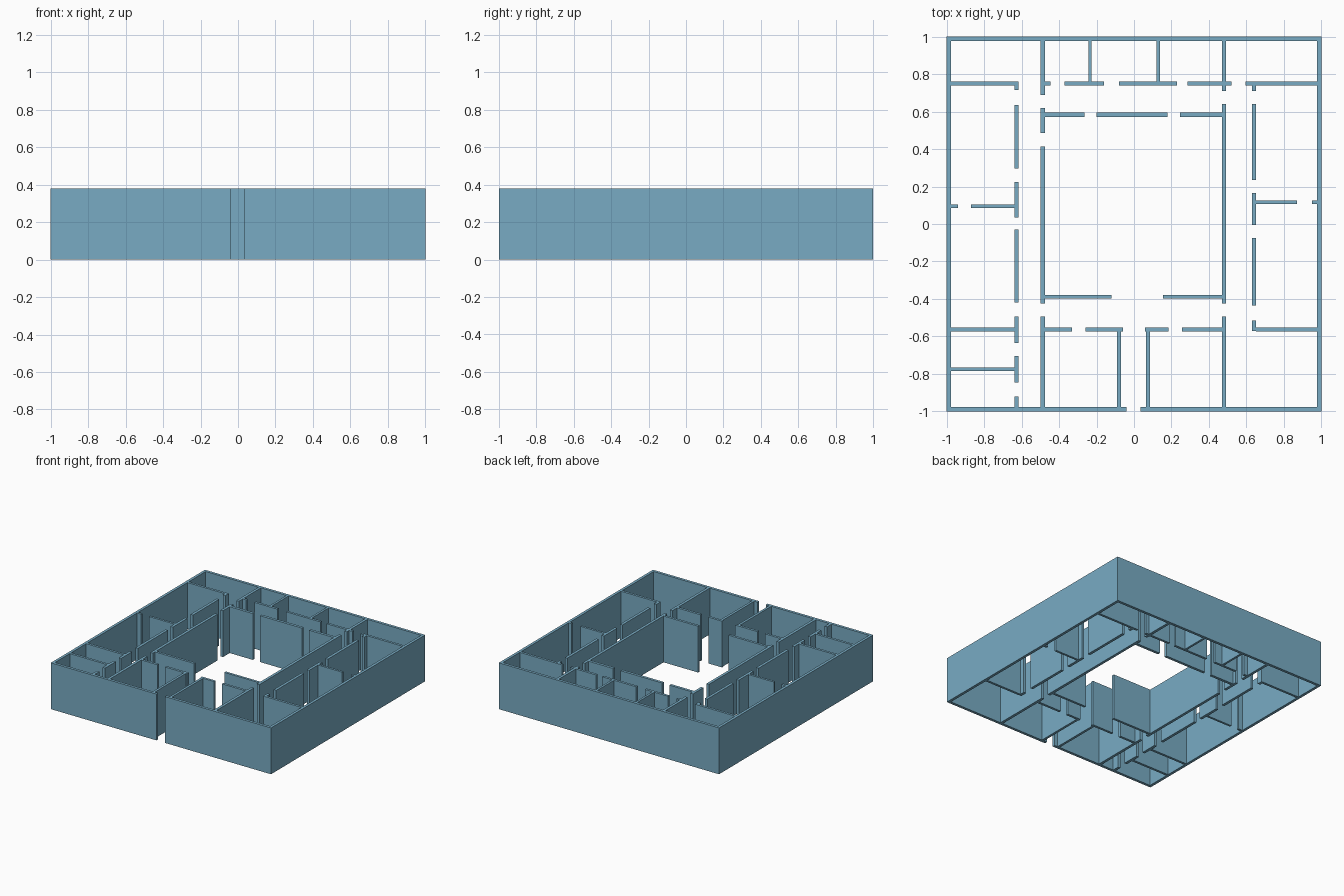
import bpy, bmesh

if "Cube" in bpy.data.objects:
    bpy.data.objects.remove(bpy.data.objects["Cube"])

H = 0.38      # wall height
T = 0.0225    # wall thickness
IN = 0.978    # inner face of the outer walls

# Blue-grey wall paint
paint = bpy.data.materials.new("wall_paint")
paint.diffuse_color = (0.19, 0.41, 0.55, 1)
paint.use_nodes = True
paint.node_tree.nodes["Principled BSDF"].inputs["Base Color"].default_value = paint.diffuse_color


def wall_run(name, axis, pos, spans, t=T):
    """Full-height wall segments along one line; gaps between spans are doorways."""
    bm = bmesh.new()
    for a, b in spans:
        v = bmesh.ops.create_cube(bm, size=1)["verts"]
        size = (b - a, t, H) if axis == "x" else (t, b - a, H)
        mid = ((a + b) / 2, pos, H / 2) if axis == "x" else (pos, (a + b) / 2, H / 2)
        bmesh.ops.scale(bm, vec=size, verts=v)
        bmesh.ops.translate(bm, vec=mid, verts=v)
    mesh = bpy.data.meshes.new(name)
    bm.to_mesh(mesh)
    bm.free()
    mesh.materials.append(paint)
    bpy.context.collection.objects.link(bpy.data.objects.new(name, mesh))


O = 1 - T / 2  # centre line of the outer walls

# Outer shell with front entrance
wall_run("outer_wall_left", "y", -O, [(-1, 1)])
wall_run("outer_wall_right", "y", O, [(-1, 1)])
wall_run("outer_wall_back", "x", O, [(-IN, IN)])
wall_run("outer_wall_front", "x", -O, [(-IN, -0.04), (0.035, IN)])

# Long walls running front to back
wall_run("left_room_wall", "y", -0.627,
         [(-IN, -0.92), (-0.845, -0.705), (-0.635, -0.495), (-0.42, -0.03),
          (0.035, 0.225), (0.295, 0.635), (0.715, 0.76)])
wall_run("courtyard_wall_left", "y", -0.487,
         [(-IN, -0.495), (-0.425, 0.415), (0.485, 0.62), (0.69, IN)])
wall_run("courtyard_wall_right", "y", 0.48,
         [(-IN, -0.495), (-0.425, 0.64), (0.71, IN)])
wall_run("right_room_wall", "y", 0.64,
         [(-0.57, -0.515), (-0.435, -0.075), (-0.005, 0.165),
          (0.235, 0.64), (0.71, 0.74)])

# Short dividers of the back rooms and the entrance passage
for name, x in (("back_divider_left", -0.235), ("back_divider_right", 0.13)):
    wall_run(name, "y", x, [(0.76, IN)], 0.018)
for name, x in (("entrance_wall_left", -0.08), ("entrance_wall_right", 0.075)):
    wall_run(name, "y", x, [(-IN, -0.573)], 0.02)

# Cross walls, from back to front
wall_run("back_room_wall", "x", 0.75,
         [(-IN, -0.638), (-0.476, -0.445), (-0.37, -0.16), (-0.08, 0.23),
          (0.285, 0.469), (0.491, 0.52), (0.595, IN)], 0.02)
wall_run("courtyard_wall_back", "x", 0.583,
         [(-0.476, -0.265), (-0.2, 0.18), (0.245, 0.469)])
wall_run("right_room_divider", "x", 0.117, [(0.651, 0.87), (0.95, IN)], 0.018)
wall_run("left_room_divider", "x", 0.095, [(-IN, -0.94), (-0.87, -0.638)], 0.018)
wall_run("courtyard_wall_front", "x", -0.388, [(-0.476, -0.12), (0.155, 0.469)], 0.02)
wall_run("front_room_wall", "x", -0.563,
         [(-IN, -0.638), (-0.476, -0.33), (-0.26, -0.06), (0.06, 0.185),
          (0.255, 0.469), (0.651, IN)], 0.02)
wall_run("front_left_divider", "x", -0.776, [(-IN, -0.638)], 0.02)
